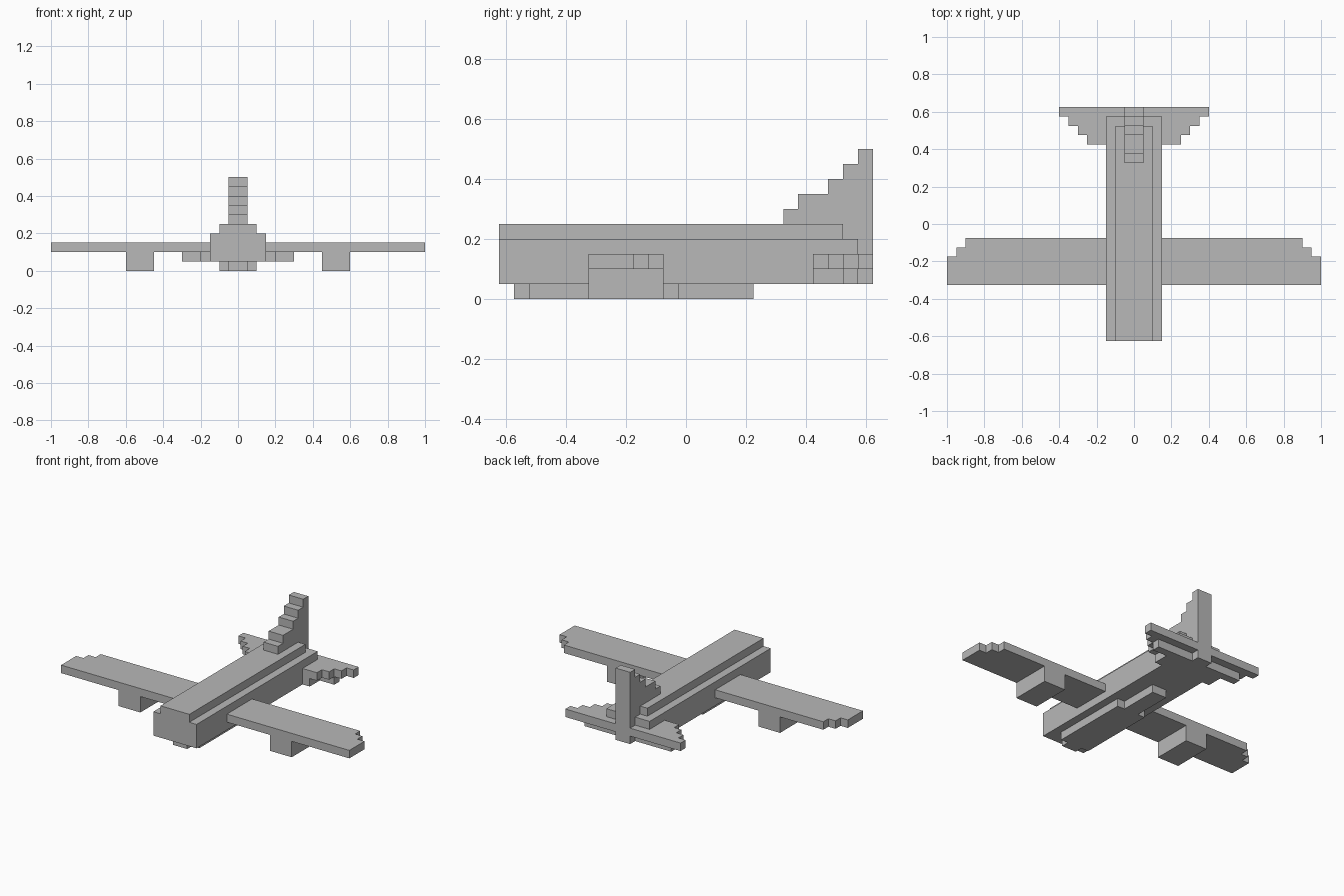
import bpy
import bmesh
from mathutils import Vector

cube = bpy.data.objects.get("Cube")
if cube:
    bpy.data.objects.remove(cube, do_unlink=True)

grey = bpy.data.materials.new("plain grey")
grey.use_nodes = True
colour = (0.48, 0.48, 0.48, 1)
grey.diffuse_color = colour
grey.node_tree.nodes["Principled BSDF"].inputs["Base Color"].default_value = colour

BACK = 0.625
STEP = 0.05


def prism(name, points, axis, low, high):
    """Extrude an outline along x (points are y, z) or z (points are x, y)."""
    bm = bmesh.new()
    place = (lambda a, b: (low, a, b)) if axis == "x" else (lambda a, b: (a, b, low))
    face = bm.faces.new([bm.verts.new(place(a, b)) for a, b in points])
    shift = Vector((high - low, 0, 0)) if axis == "x" else Vector((0, 0, high - low))
    grown = bmesh.ops.extrude_face_region(bm, geom=[face])["geom"]
    bmesh.ops.translate(bm, vec=shift, verts=[v for v in grown if isinstance(v, bmesh.types.BMVert)])
    bmesh.ops.recalc_face_normals(bm, faces=bm.faces)
    mesh = bpy.data.meshes.new(name)
    bm.to_mesh(mesh)
    bm.free()
    mesh.materials.append(grey)
    obj = bpy.data.objects.new(name, mesh)
    bpy.context.collection.objects.link(obj)
    return obj


def box(name, x, y, z):
    return prism(name, [(x[0], y[0]), (x[1], y[0]), (x[1], y[1]), (x[0], y[1])], "z", *z)


def mirrored(half):
    """Complete an outline across x = 0."""
    return half + [(-x, y) for x, y in reversed(half)]


# Fuselage with a narrower roof
box("fuselage", (-0.15, 0.15), (-BACK, 0.575), (0.05, 0.2))
box("fuselage_roof", (-0.1, 0.1), (-BACK, 0.525), (0.2, 0.25))

# Belly keel, wide in the middle
keel = [(0.05, -0.575), (0.05, -0.525), (0.1, -0.525), (0.1, -0.025), (0.05, -0.025), (0.05, 0.225)]
prism("belly_keel", mirrored(keel), "z", 0, 0.05)

# Wing with stepped tips on the trailing edge
wing = [(1, -0.325), (1, -0.175), (0.95, -0.175), (0.95, -0.125), (0.9, -0.125), (0.9, -0.075)]
prism("wing", mirrored(wing), "z", 0.1, 0.15)

# Engine blocks under the wing
for side, name in ((1, "left_engine"), (-1, "right_engine")):
    box(name, sorted((side * 0.45, side * 0.6)), (-0.325, -0.075), (0, 0.1))

# Tailplane with stepped leading edge, and its thicker root
tail = []
for i in range(4):
    x, y = 0.25 + i * STEP, 0.425 + i * STEP
    tail += [(x, y), (x, y + STEP)]
prism("tailplane", mirrored(tail), "z", 0.1, 0.15)
root = [(0.2, 0.425), (0.2, 0.525), (0.3, 0.525), (0.3, 0.575)]
prism("tailplane_root", mirrored(root), "z", 0.05, 0.1)

# Stepped fin reaching down behind the fuselage
fin = [(BACK, 0.05), (BACK, 0.5)]
z = 0.5
for y in (0.575, 0.525, 0.475, 0.375, 0.325):
    fin += [(y, z), (y, z - STEP)]
    z -= STEP
fin += [(0.525, 0.25), (0.525, 0.2), (0.575, 0.2), (0.575, 0.05)]
fin = [p for i, p in enumerate(fin) if i == 0 or p != fin[i - 1]]
prism("tail_fin", fin, "x", -0.05, 0.05)
